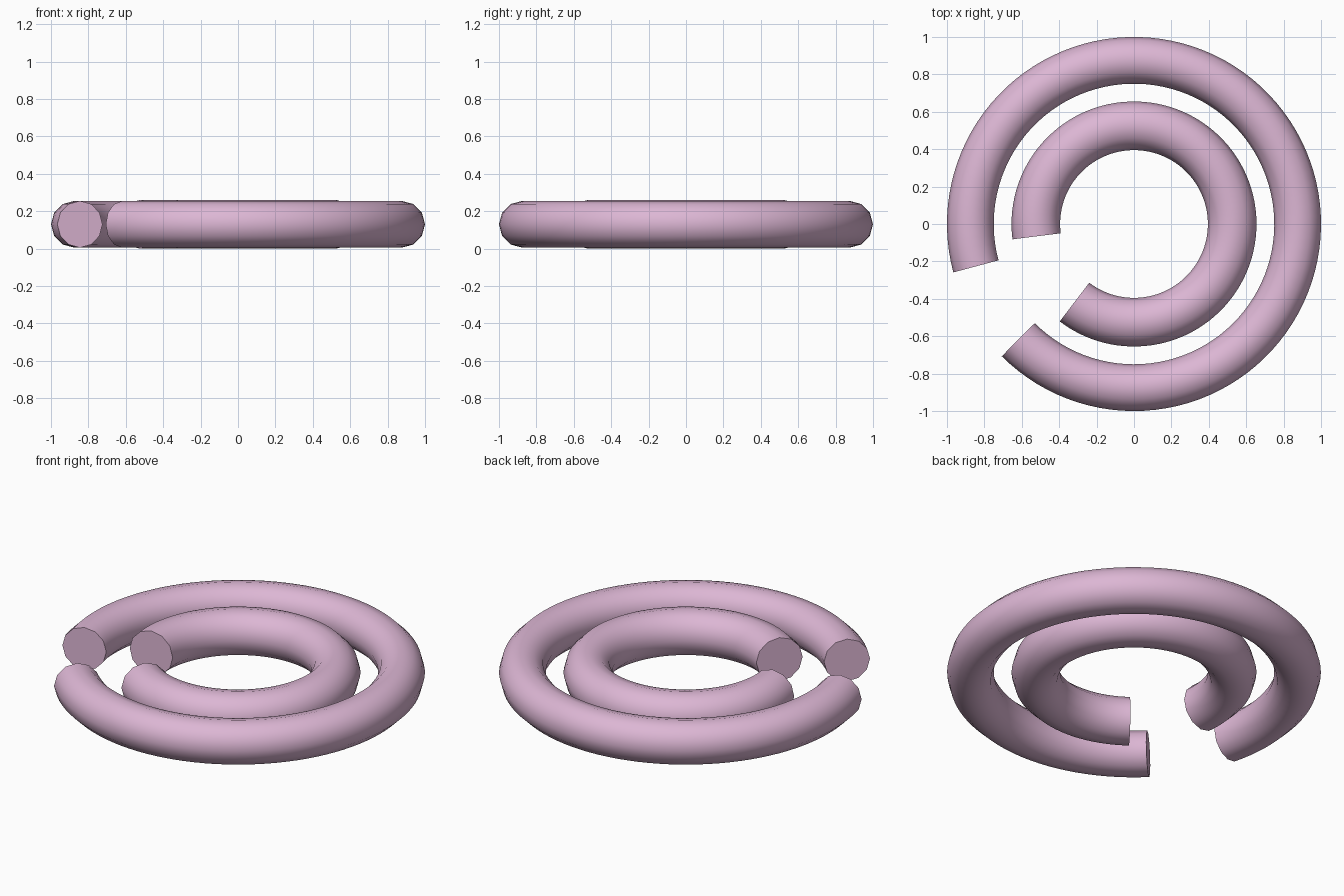
import bpy, bmesh, math

if "Cube" in bpy.data.objects:
    bpy.data.objects.remove(bpy.data.objects["Cube"])

SIDES = 12
mat = bpy.data.materials.new("pink")
mat.diffuse_color = (0.72, 0.47, 0.66, 1)
mat.use_nodes = True
mat.node_tree.nodes["Principled BSDF"].inputs["Base Color"].default_value = mat.diffuse_color


def open_ring(name, major, minor, start, end, z, segs=96):
    """Round tube swept along an open arc, with flat end caps."""
    bm = bmesh.new()
    loops = []
    for i in range(segs + 1):
        a = math.radians(start + (end - start) * i / segs)
        loop = []
        for j in range(SIDES):
            t = 2 * math.pi * j / SIDES
            r = major + minor * math.cos(t)
            loop.append(bm.verts.new((r * math.cos(a), r * math.sin(a), z + minor * math.sin(t))))
        loops.append(loop)
    for p, q in zip(loops, loops[1:]):
        for j in range(SIDES):
            k = (j + 1) % SIDES
            bm.faces.new((p[j], q[j], q[k], p[k]))
    bm.faces.new(loops[0])
    bm.faces.new(loops[-1][::-1])
    bmesh.ops.recalc_face_normals(bm, faces=bm.faces)
    mesh = bpy.data.meshes.new(name)
    bm.to_mesh(mesh)
    bm.free()
    mesh.materials.append(mat)
    obj = bpy.data.objects.new(name, mesh)
    bpy.context.collection.objects.link(obj)
    bpy.ops.object.select_all(action='DESELECT')
    obj.select_set(True)
    bpy.context.view_layer.objects.active = obj
    bpy.ops.object.shade_smooth_by_angle(angle=math.radians(40))
    return obj


# Two concentric split rings, gaps facing front-left
open_ring("outer_ring", 0.875, 0.125, -135, 195, 0.13)
open_ring("inner_ring", 0.525, 0.13, -127.3, 187.2, 0.13)
